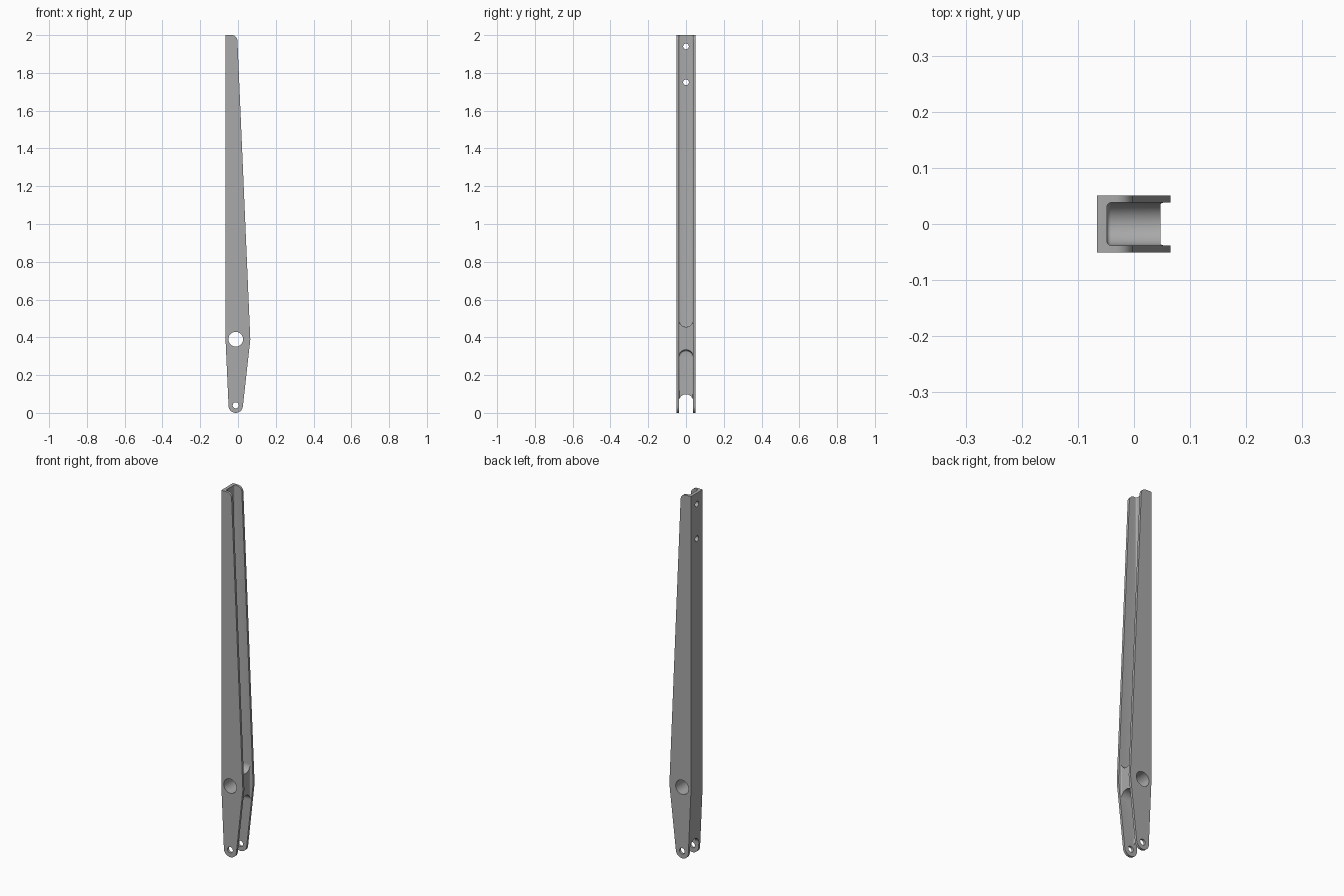
import bpy, bmesh, math
from mathutils import Matrix, Vector

if "Cube" in bpy.data.objects:
    bpy.data.objects.remove(bpy.data.objects["Cube"], do_unlink=True)

HALF_WIDTH = 0.051      # outside of the channel
INNER = 0.038           # inside of the channel
WALL_X = -0.066         # back face of the web
WEB = 0.018
PIVOT = (-0.012, 0.39)
TIP_R = 0.038

metal = bpy.data.materials.new("grey metal")
metal.use_nodes = True
GREY = (0.4, 0.4, 0.4, 1)
metal.diffuse_color = GREY
metal.node_tree.nodes["Principled BSDF"].inputs["Base Color"].default_value = GREY


def arc(center, radius, start, end, steps):
    angles = [math.radians(start + (end - start) * i / steps) for i in range(steps + 1)]
    return [(center[0] + radius * math.cos(a), center[1] + radius * math.sin(a)) for a in angles]


def prism(name, outline, axis, low, high, fillet=0, matrix=None):
    """Extrude an outline along x (outline is y, z) or y (outline is x, z)."""
    place = (lambda p, d: (d, p[0], p[1])) if axis == "x" else (lambda p, d: (p[0], d, p[1]))
    bm = bmesh.new()
    base = bm.faces.new([bm.verts.new(place(p, low)) for p in outline])
    rim = list(base.edges)
    extruded = bmesh.ops.extrude_face_region(bm, geom=[base], use_keep_orig=True)
    moved = [v for v in extruded["geom"] if isinstance(v, bmesh.types.BMVert)]
    bmesh.ops.translate(bm, verts=moved, vec=Vector(place((0, 0), high - low)))
    bmesh.ops.recalc_face_normals(bm, faces=bm.faces)
    if fillet:
        bmesh.ops.bevel(bm, geom=rim, offset=fillet, segments=4, profile=0.5, affect="EDGES")
    if matrix:
        bm.transform(matrix)
    mesh = bpy.data.meshes.new(name)
    bm.to_mesh(mesh)
    bm.free()
    obj = bpy.data.objects.new(name, mesh)
    bpy.context.collection.objects.link(obj)
    return obj


def cut(target, cutter):
    cutter.hide_render = True
    mod = target.modifiers.new("cut", "BOOLEAN")
    mod.operation, mod.solver, mod.object = "DIFFERENCE", "EXACT", cutter
    bpy.context.view_layer.objects.active = target
    bpy.ops.object.modifier_apply(modifier=mod.name)
    bpy.data.objects.remove(cutter, do_unlink=True)


def circle(center, radius):
    return arc(center, radius, 0, 360, 48)[:-1]


def arch(top, bottom):
    """Slot outline with a round upper end."""
    return [(-INNER, bottom), (INNER, bottom)] + arc((0, top - INNER), INNER, 0, 180, 32)


# Tapered side outline with a rounded tip and a rounded top corner
outline = ([(WALL_X, 2)]
           + arc(PIVOT, PIVOT[0] - WALL_X, 180, 183, 2)
           + arc((PIVOT[0], TIP_R), TIP_R, 183, 354, 32)
           + arc(PIVOT, 0.077, -6, 2.6, 4)
           + arc((-0.033, 1.97), 0.03, 2.6, 90, 12))
arm = prism("lever_arm", outline, "y", -HALF_WIDTH, HALF_WIDTH)
arm.data.materials.append(metal)

# Long upper pocket with a round lower end
floor = WALL_X + WEB
upper = [(INNER, 2.1), (-INNER, 2.1)] + arc((0, 0.455 + INNER), INNER, 180, 360, 32)
cut(arm, prism("upper_pocket", upper, "x", floor, 0.2, 0.007))

# Lower pocket, its floor following the slanted back
tilt = Matrix.Translation((floor, 0, PIVOT[1])) @ Matrix.Rotation(math.radians(-2.7), 4, "Y")
cut(arm, prism("lower_pocket", arch(0.33 - PIVOT[1], -0.6), "x", 0, 0.3, 0.007, tilt))

# Recessed front of the pivot block
recess = [(-INNER, 0.27), (INNER, 0.27), (INNER, 0.52), (-INNER, 0.52)]
cut(arm, prism("block_recess", recess, "x", 0.047, 0.2, 0.005))

# Open fork at the lower end
cut(arm, prism("fork_slot", arch(0.098, -0.1), "x", -0.2, 0.2))

# Pivot hole and pin hole across the arm, two mounting holes through the web
for center, radius in ((PIVOT, 0.039), ((PIVOT[0], 0.04), 0.016)):
    cut(arm, prism("cross_hole", circle(center, radius), "y", -0.2, 0.2))
for z in (1.75, 1.94):
    cut(arm, prism("mounting_hole", circle((0, z), 0.015), "x", -0.2, 0))

# Smooth curved walls, crisp corners
bpy.ops.object.select_all(action="DESELECT")
arm.select_set(True)
bpy.context.view_layer.objects.active = arm
bpy.ops.object.shade_smooth_by_angle(angle=math.radians(30))
